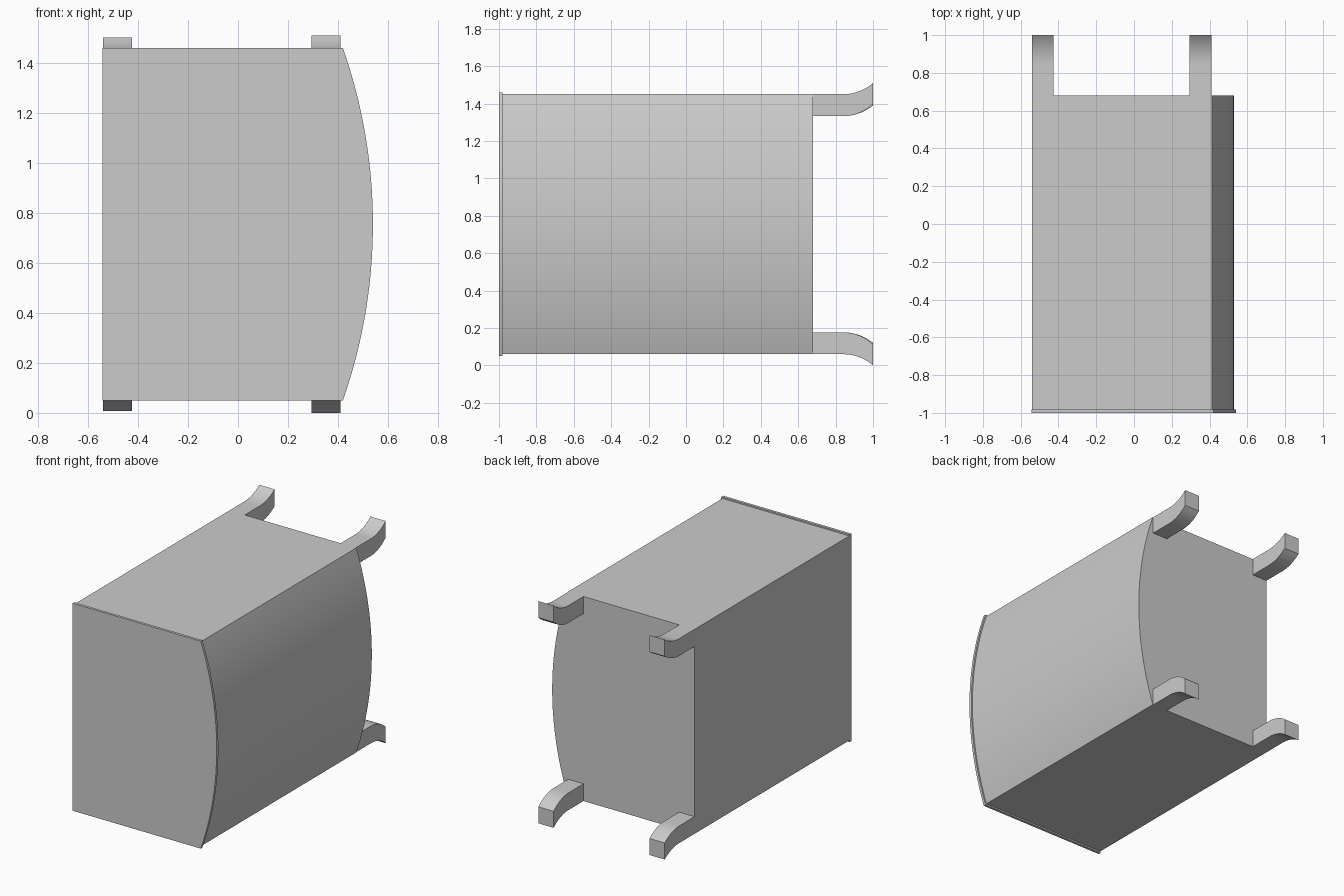
import bpy, math
from mathutils import Vector

if "Cube" in bpy.data.objects:
    bpy.data.objects.remove(bpy.data.objects["Cube"])

MID_Z = 0.755


def prism(name, outline, to_a, to_b):
    """Solid between two copies of a 2D outline."""
    n = len(outline)
    verts = [to_a(*p) for p in outline] + [to_b(*p) for p in outline]
    faces = [tuple(range(n)), tuple(range(2 * n - 1, n - 1, -1))]
    faces += [(i, i + n, (i + 1) % n + n, (i + 1) % n) for i in range(n)]
    mesh = bpy.data.meshes.new(name)
    mesh.from_pydata(verts, [], faces)
    obj = bpy.data.objects.new(name, mesh)
    bpy.context.collection.objects.link(obj)
    bpy.context.view_layer.objects.active = obj
    obj.select_set(True)
    bpy.ops.object.mode_set(mode='EDIT')
    bpy.ops.mesh.select_all(action='SELECT')
    bpy.ops.mesh.normals_make_consistent(inside=False)
    bpy.ops.object.mode_set(mode='OBJECT')
    bpy.ops.object.shade_smooth_by_angle(angle=math.radians(25))
    obj.select_set(False)
    return obj


def bowed_outline(left, corner, peak, half, steps=32):
    """Rectangle whose right side is a shallow arc (x, z)."""
    bulge = peak - corner
    r = (half ** 2 + bulge ** 2) / (2 * bulge)
    a = math.asin(half / r)
    pts = [(left, MID_Z + half), (left, MID_Z - half)]
    for i in range(steps + 1):
        t = -a + 2 * a * i / steps
        pts.append((peak - r + r * math.cos(t), MID_Z + r * math.sin(t)))
    return pts


def slab(name, outline, y0, y1):
    return prism(name, outline, lambda x, z: (x, y0, z), lambda x, z: (x, y1, z))


# Main body and the slightly larger panel on its front
slab("body", bowed_outline(-0.54, 0.413, 0.53, 0.695), -0.982, 0.68)
slab("front_panel", bowed_outline(-0.543, 0.42, 0.54, 0.705), -1.0, -0.982)


def leg(name, x0, x1, side, rise):
    """Straight stub that flares away from the middle along an arc."""
    dy, steps = 0.16, 10
    r = (dy ** 2 + rise ** 2) / (2 * rise)
    a = math.asin(dy / r)
    curve = [(0.68, 0.0)]
    for i in range(steps + 1):
        t = a * i / steps
        curve.append((0.84 + r * math.sin(t), r - r * math.cos(t)))
    outer = [(y, 0.695 + h) for y, h in curve]
    inner = [(y, 0.578 + h * 1.08) for y, h in reversed(curve)]
    prism(name, outer + inner,
          lambda y, h: (x0, y, MID_Z + side * h),
          lambda y, h: (x1, y, MID_Z + side * h))


# Four flared legs on the back end
for side, label in ((1, "upper"), (-1, "lower")):
    leg("right_leg_" + label, 0.295, 0.41, side, 0.06)
    leg("left_leg_" + label, -0.54, -0.425, side, 0.052)
